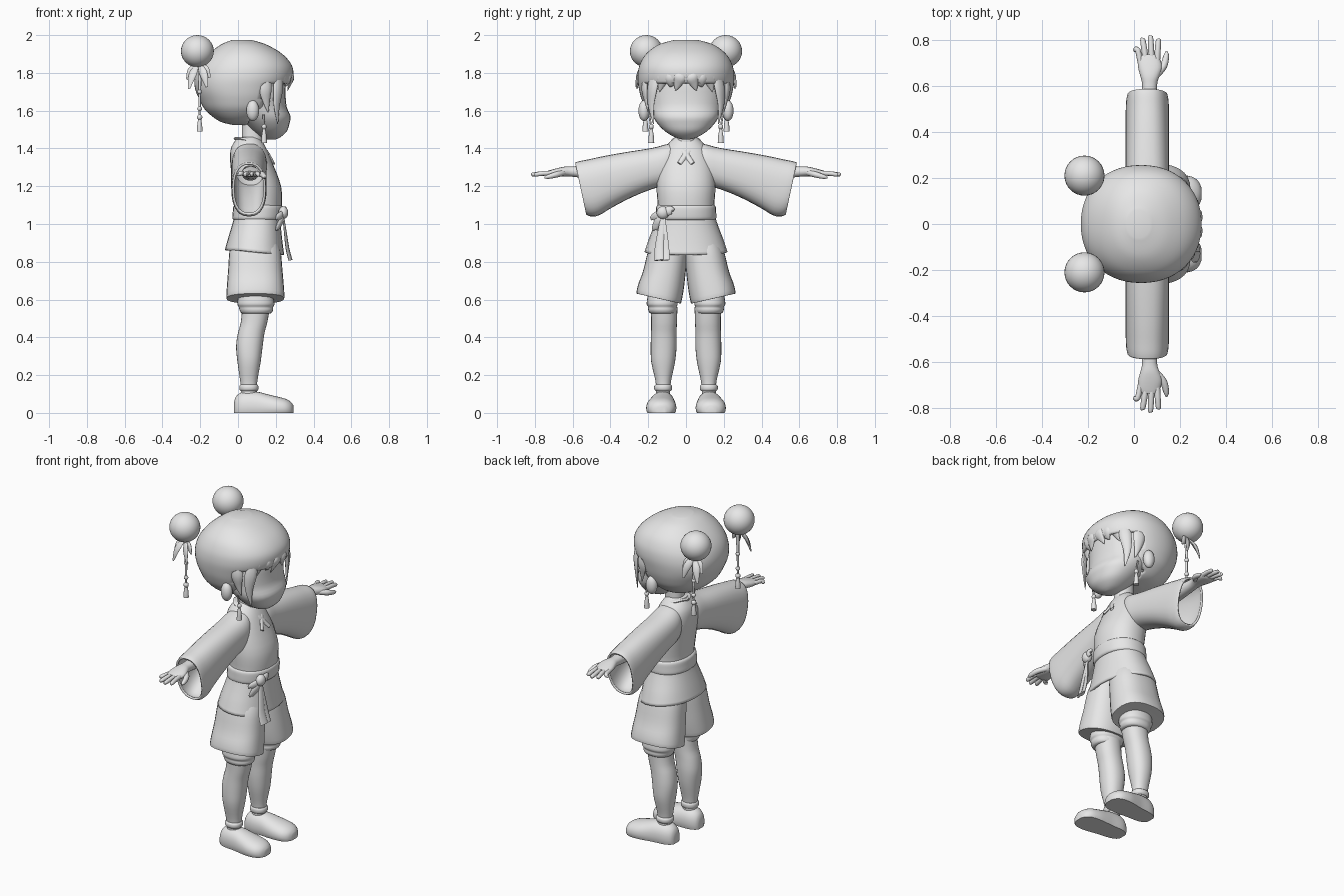
import bpy, bmesh, math
from mathutils import Vector

grey = bpy.data.materials.new("plain grey")
grey.diffuse_color = (0.8, 0.8, 0.8, 1)


def finish(name, bm, solid=0, angle=40):
    bmesh.ops.recalc_face_normals(bm, faces=bm.faces)
    me = bpy.data.meshes.new(name)
    bm.to_mesh(me)
    bm.free()
    me.materials.append(grey)
    ob = bpy.data.objects.new(name, me)
    bpy.context.collection.objects.link(ob)
    if solid:
        m = ob.modifiers.new("thickness", 'SOLIDIFY')
        m.thickness = solid
        m.offset = -1
    bpy.ops.object.select_all(action='DESELECT')
    ob.select_set(True)
    bpy.context.view_layer.objects.active = ob
    bpy.ops.object.shade_smooth_by_angle(angle=math.radians(angle))
    return ob


def skin(bm, rings, caps=True):
    vs = [[bm.verts.new(p) for p in r] for r in rings]
    n = len(vs[0])
    for a, b in zip(vs, vs[1:]):
        for i in range(n):
            bm.faces.new((a[i], a[(i + 1) % n], b[(i + 1) % n], b[i]))
    if caps:
        bm.faces.new(vs[0])
        bm.faces.new(vs[-1])


def smooth_rows(rows, sub):
    out = []
    for i in range(len(rows) - 1):
        p0, p1, p2, p3 = (rows[max(i - 1, 0)], rows[i], rows[i + 1],
                          rows[min(i + 2, len(rows) - 1)])
        for k in range(sub):
            t = k / sub
            out.append([0.5 * (2 * b + (c - a) * t + (2 * a - 5 * b + 4 * c - d) * t * t
                        + (3 * b - a - 3 * c + d) * t ** 3) for a, b, c, d in zip(p0, p1, p2, p3)])
    return out + [list(rows[-1])]


def loft(name, axis, rows, s=1, n=28, sub=3, power=2.2, caps=True, solid=0, warp=None, cut=None):
    """Rows: position along axis, then low/high extents in the two other axes."""
    rings = []
    for t, a0, a1, b0, b1 in smooth_rows(rows, sub):
        ring = []
        for i in range(n):
            w = 2 * math.pi * i / n
            c, d = math.cos(w), math.sin(w)
            a = (a0 + a1) / 2 + (a1 - a0) / 2 * math.copysign(abs(c) ** (2 / power), c)
            b = (b0 + b1) / 2 + (b1 - b0) / 2 * math.copysign(abs(d) ** (2 / power), d)
            v = Vector({'x': (t, a, b), 'y': (a, t, b), 'z': (a, b, t)}[axis])
            if warp:
                v = warp(v)
            v.y *= s
            ring.append(v)
        rings.append(ring)
    bm = bmesh.new()
    skin(bm, rings, caps)
    if cut:
        gone = [f for f in bm.faces if cut(f.calc_center_median())]
        bmesh.ops.delete(bm, geom=gone, context='FACES')
    return finish(name, bm, solid)


def strand(name, pts, s=1, out=(1, 0, 0), flat=1, n=10, sub=4):
    """Tapered tube through (x, y, z, radius) points, flattened along out."""
    rows = smooth_rows(pts, sub)
    path = [Vector((p[0], p[1] * s, p[2])) for p in rows]
    out = Vector((out[0], out[1] * s, out[2]))
    rings = []
    for i, p in enumerate(path):
        t = (path[min(i + 1, len(path) - 1)] - path[max(i - 1, 0)]).normalized()
        u = t.cross(out).normalized()
        v = u.cross(t)
        r = max(rows[i][3], 0.001)
        rings.append([p + r * (u * math.cos(w) + v * math.sin(w) * flat)
                      for w in (2 * math.pi * k / n for k in range(n))])
    bm = bmesh.new()
    skin(bm, rings)
    return finish(name, bm, angle=60)


def ball(name, loc, size, seg=24):
    bm = bmesh.new()
    bmesh.ops.create_uvsphere(bm, u_segments=seg, v_segments=seg // 2, radius=1)
    for v in bm.verts:
        v.co = Vector(loc) + v.co * Vector(size)
    return finish(name, bm)


def sym(rows):
    return [(z, a, b, -h, h) for z, a, b, h in rows]


# Head, neck and hair cap with a face opening
loft("head", 'z', sym([(1.448, .15, .20, .02), (1.46, .12, .225, .06), (1.49, .08, .258, .11),
     (1.53, .04, .272, .15), (1.57, 0, .278, .175), (1.62, -.05, .258, .19), (1.68, -.08, .252, .2),
     (1.74, -.1, .25, .2), (1.8, -.1, .235, .19), (1.86, -.06, .16, .13)]))
loft("neck", 'z', sym([(1.36, .0, .14, .06), (1.43, .02, .13, .052), (1.55, .02, .13, .05)]))
loft("hair_cap", 'z', sym([(1.525, -.03, .05, .05), (1.545, -.10, .12, .14), (1.60, -.17, .2, .205),
     (1.66, -.205, .24, .235), (1.72, -.228, .27, .25), (1.78, -.228, .292, .256),
     (1.84, -.205, .285, .246), (1.90, -.155, .235, .212), (1.95, -.09, .15, .145),
     (1.975, -.03, .07, .06)]), n=56, sub=5, solid=.015, power=2.15,
     cut=lambda c: (c.x > .13 and c.z < 1.745) or (c.x > .06 and c.z < 1.57))

for s in (1, -1):
    side = "left_" if s > 0 else "right_"
    # Fringe, side locks and ears
    for y, tip, ty in ((.03, 1.705, .055), (.075, 1.725, .085), (.12, 1.70, .14)):
        x = .285 - y * y * 3
        strand(side + "fringe", [(x - .02, y * .7, 1.82, .02), (x + .002, y, 1.78, .032),
               (x - .008, (y + ty) / 2, 1.745, .024), (x - .02, ty, tip, .002)], s, flat=.4)
    strand(side + "front_lock", [(.21, .16, 1.80, .03), (.212, .178, 1.72, .035),
           (.205, .185, 1.63, .022), (.21, .172, 1.53, .003)], s, out=(.7, .7, 0), flat=.45)
    strand(side + "side_lock", [(.14, .205, 1.80, .03), (.145, .218, 1.72, .035),
           (.15, .21, 1.65, .02), (.16, .2, 1.59, .002)], s, out=(.3, .95, 0), flat=.45)
    ball(side + "ear", (.078, .222 * s, 1.6), (.034, .03, .055))

    # Earring tassel
    strand(side + "earring", [(.135, .195, 1.58, .005), (.138, .184, 1.51, .005)], s, n=8)
    ball(side + "earring_bead", (.138, .184 * s, 1.515), (.013, .013, .015), 12)
    strand(side + "earring_tassel", [(.138, .184, 1.505, .007), (.138, .184, 1.47, .013),
           (.138, .184, 1.43, .016)], s, n=10)

    # Hair bun with ribbon and hanging beads
    ball(side + "bun", (-.215, .21 * s, 1.915), (.087, .087, .085), 32)
    for dx, dy, dz in ((-.06, .02, -.08), (.06, .03, -.07), (-.05, .05, -.13), (.045, .055, -.12)):
        strand(side + "bun_ribbon", [(-.21, .21, 1.85, .008), (-.21 + dx * .6, .21 + dy * .7, 1.845 + dz * .4, .022),
               (-.21 + dx, .21 + dy, 1.845 + dz, .006)], s, out=(-.4, 1, .2), flat=.4)
    strand(side + "bead_string", [(-.2, .215, 1.85, .012), (-.203, .215, 1.72, .008),
           (-.203, .215, 1.56, .005)], s, n=8)
    for z, r in ((1.70, .013), (1.61, .013), (1.565, .015)):
        ball(side + "bead", (-.203, .215 * s, z), (r, r, r), 12)
    strand(side + "bead_tassel", [(-.203, .215, 1.56, .008), (-.203, .215, 1.52, .014),
           (-.203, .215, 1.49, .016)], s)

    # Wide sleeve with slanted cuff
    loft(side + "sleeve", 'y', [(.02, .0, .11, 1.26, 1.43), (.09, -.03, .15, 1.21, 1.425),
         (.18, -.035, .152, 1.185, 1.402), (.3, -.036, .152, 1.14, 1.382), (.42, -.036, .152, 1.085, 1.36),
         (.5, -.036, .152, 1.046, 1.343), (.55, -.034, .15, 1.04, 1.333), (.575, -.03, .146, 1.05, 1.325)],
         s, caps=False, solid=.012, power=2.4,
         warp=lambda v: Vector((v.x, v.y + .2 * (v.z - 1.27) * max(0, v.y - .15) / .4, v.z)))

    # Forearm, palm and fingers
    loft(side + "hand", 'y', [(.3, .02, .11, 1.23, 1.31), (.5, .03, .105, 1.24, 1.31),
         (.60, .035, .10, 1.25, 1.305), (.64, .028, .11, 1.252, 1.304), (.68, .018, .122, 1.25, 1.296),
         (.72, .018, .112, 1.25, 1.285), (.735, .03, .1, 1.255, 1.28)], s, n=20)
    for x0, x1, ye, r in ((.028, .004, .765, .012), (.052, .038, .808, .013),
                          (.077, .072, .818, .013), (.1, .106, .805, .013)):
        strand(side + "finger", [(x0, .7, 1.27, r), (x0 * .5 + x1 * .5, .755, 1.268, r),
               (x1, ye - .008, 1.262, r * .85), (x1, ye, 1.261, r * .35)], s, out=(0, 0, 1), n=10)
    strand(side + "thumb", [(.095, .645, 1.272, .015), (.128, .685, 1.262, .016),
           (.14, .73, 1.25, .012), (.141, .75, 1.246, .004)], s, out=(0, 0, 1))

    # Shorts leg with slanted hem, gathered cuff
    def hem(v):
        k = max(0, min(1, (.72 - v.z) / .1))
        return Vector((v.x, v.y, v.z + k * .025 * (v.y - .14) / .11))
    loft(side + "shorts", 'z', [(.93, -.03, .2, -.01, .17), (.86, -.045, .225, -.01, .2),
         (.76, -.052, .235, .0, .225), (.68, -.058, .242, .01, .25), (.612, -.062, .246, .025, .262),
         (.604, -.056, .24, .03, .256)], s, power=2.4, warp=hem)
    loft(side + "knee_cuff", 'z', [(.64, .0, .18, .05, .2), (.60, -.002, .19, .045, .206),
         (.575, -.003, .193, .044, .208), (.56, .004, .186, .05, .2), (.545, .008, .186, .05, .2),
         (.53, .016, .178, .055, .193), (.525, .03, .165, .07, .18)], s)

    # Leg, sock rim and shoe
    loft(side + "leg", 'z', [(.06, .02, .1, .085, .16), (.13, .016, .1, .083, .158),
         (.18, .01, .104, .077, .164), (.27, -.003, .12, .058, .184), (.35, -.01, .13, .05, .187),
         (.42, -.001, .14, .05, .185), (.48, .015, .155, .048, .184), (.56, .022, .17, .045, .186)], s)
    loft(side + "sock_rim", 'z', [(.115, .014, .1, .08, .16), (.125, .008, .108, .074, .168),
         (.142, .008, .108, .074, .168), (.15, .014, .102, .08, .16)], s)
    loft(side + "shoe", 'x', [(x, c - w, c + w, -.4 * h, h) for x, c, w, h in (
         (-.02, .12, .025, .06), (-.008, .121, .045, .09), (.03, .122, .062, .112), (.1, .125, .068, .112),
         (.15, .128, .075, .1), (.2, .131, .08, .088), (.25, .132, .074, .075), (.28, .132, .053, .058),
         (.293, .132, .025, .04))], s, warp=lambda v: Vector((v.x, v.y, max(v.z, 0))))

# Tunic top and flared skirt
loft("tunic", 'z', sym([(1.46, .0, .11, .055), (1.435, -.02, .13, .085), (1.39, -.04, .155, .12),
     (1.31, -.04, .188, .148), (1.2, -.025, .228, .156), (1.1, -.014, .232, .15), (1.04, -.02, .224, .152)]))
loft("tunic_skirt", 'z', sym([(1.08, -.014, .224, .148), (1.03, -.022, .224, .157), (.98, -.036, .228, .175),
     (.92, -.054, .236, .2), (.862, -.07, .245, .22)]), caps=False, solid=.012,
     warp=lambda v: Vector((v.x, v.y, v.z - max(0, v.x) * .1 * max(0, min(1, (1 - v.z) / .1)))))

# Belt, crossed collar
loft("belt", 'z', sym([(1.022, -.022, .226, .152), (1.03, -.03, .234, .16), (1.06, -.028, .238, .16),
     (1.09, -.025, .238, .158), (1.1, -.016, .23, .15)]))
for s in (1, -1):
    strand("collar", [(-.01, 0, 1.45, .016), (.03, .058, 1.45, .016), (.1, .052, 1.43, .016),
           (.15, .012, 1.385, .016), (.19, -.035, 1.32, .012)], s, out=(.5, .3, .8), flat=.5)

# Belt bow
ball("bow_knot", (.24, -.122, 1.06), (.026, .034, .034), 16)
for y, z, x in ((-.175, 1.03, .205), (-.165, .975, .205), (-.075, 1.075, .25)):
    strand("bow_loop", [(.24, -.122, 1.06, .01), ((x + .25) / 2, (y - .122) / 2, (z + 1.06) / 2, .024),
           (x, y, z, .018), (x, y, z - .008, .004)], out=(1, -.3, 0), flat=.5)
for y in (-.143, -.112):
    strand("bow_tail", [(.238, -.122, 1.05, .01), (.25, (y - .122) / 2, .96, .018),
           (.262, y, .87, .024), (.278, y, .808, .026)], out=(1, -.3, 0), flat=.3)
